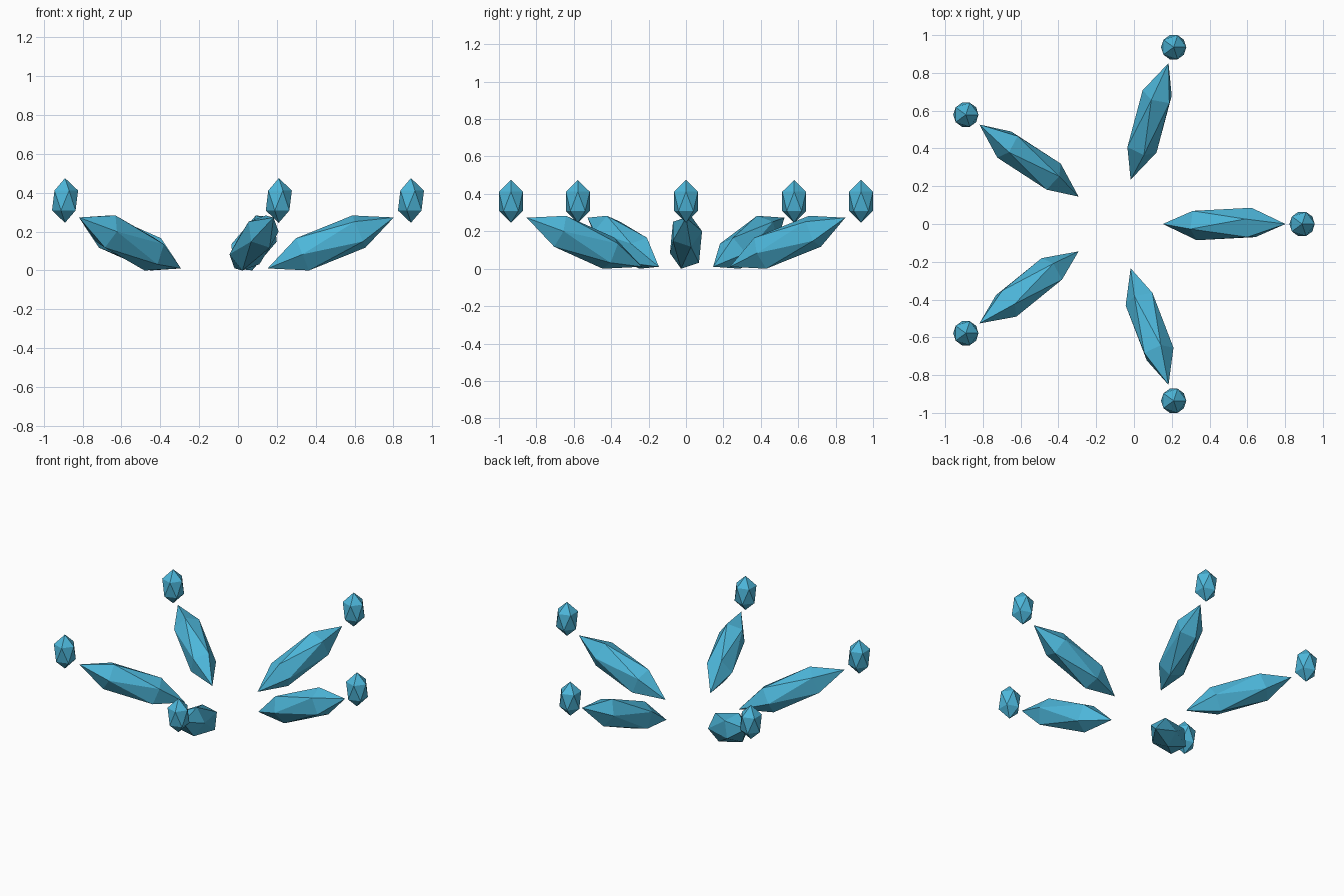
import bpy, bmesh, math
from mathutils import Matrix, Vector

if "Cube" in bpy.data.objects:
    bpy.data.objects.remove(bpy.data.objects["Cube"])

blue = bpy.data.materials.new("sky blue")
blue.diffuse_color = (0.074, 0.47, 0.70, 1)
blue.use_nodes = True
blue.node_tree.nodes["Principled BSDF"].inputs["Base Color"].default_value = blue.diffuse_color

COUNT = 5
CENTRE = Vector((-0.094, 0, 0))   # hub of the ring, so the model's bounds are centred


def gem(name, matrix):
    """Flat-shaded 20-sided stone, placed by a matrix."""
    bm = bmesh.new()
    bmesh.ops.create_icosphere(bm, subdivisions=1, radius=1, matrix=matrix)
    mesh = bpy.data.meshes.new(name)
    bm.to_mesh(mesh)
    bm.free()
    mesh.materials.append(blue)
    bpy.context.collection.objects.link(bpy.data.objects.new(name, mesh))


# Petal axes: width -> tangent, thickness -> up, length -> outward
lay_flat = Matrix(((0, 0, 1), (1, 0, 0), (0, 1, 0))).to_4x4()
tilt = Matrix.Rotation(math.radians(-22), 4, 'Y')
petal = (Matrix.Translation((0.571, 0, 0.1415)) @ tilt @ lay_flat
         @ Matrix.Diagonal((0.096, 0.105, 0.35, 1)))
bead = Matrix.Translation((0.984, 0, 0.36)) @ Matrix.Diagonal((0.075, 0.075, 0.115, 1))

# Ring of tilted petals, each with a bead beyond its tip
for i in range(COUNT):
    turn = Matrix.Translation(CENTRE) @ Matrix.Rotation(math.tau * i / COUNT, 4, 'Z')
    gem(f"petal_{i + 1}", turn @ petal)
    gem(f"bead_{i + 1}", turn @ bead)
